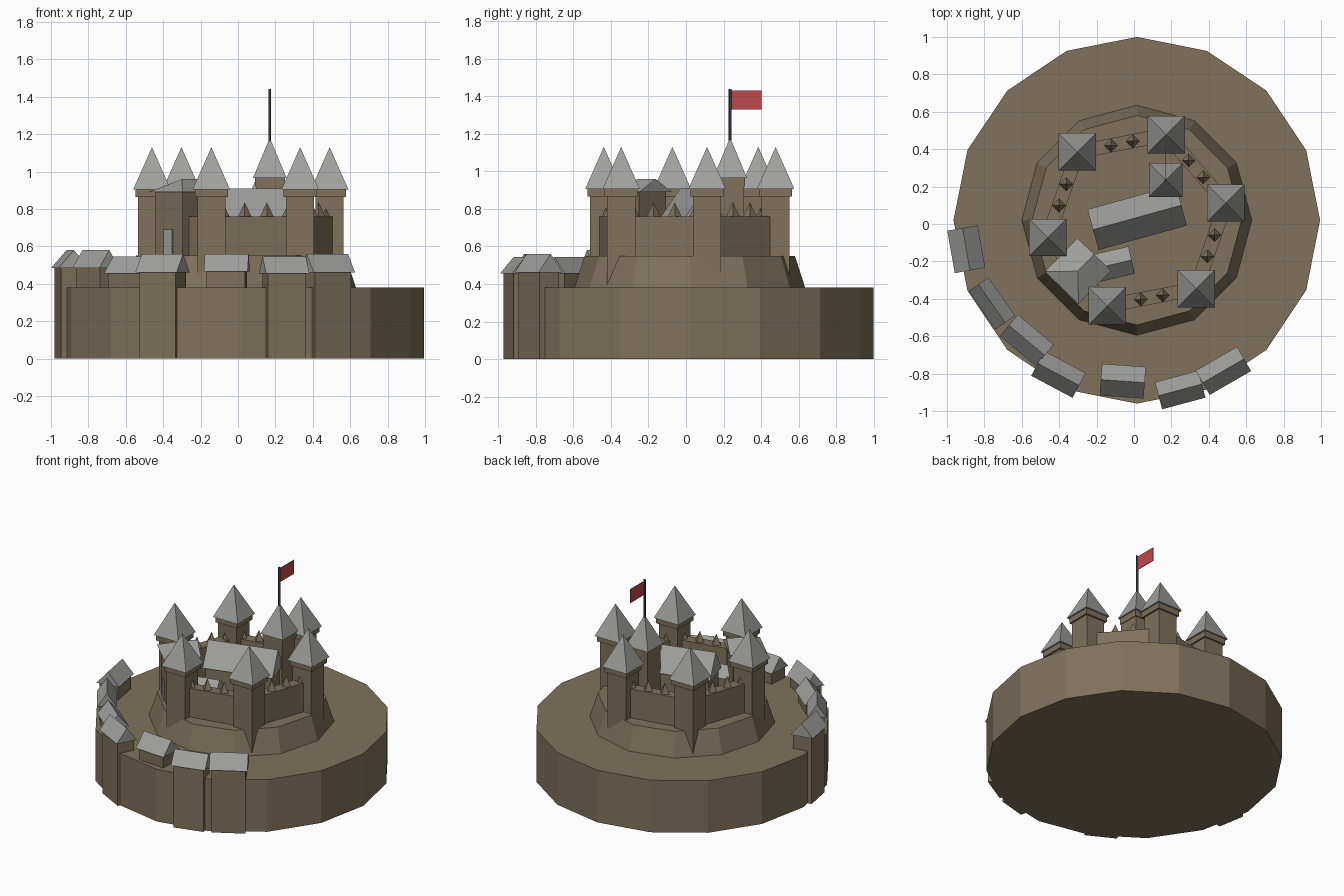
import bpy, bmesh, math
from math import cos, sin, radians, sqrt, pi
from mathutils import Matrix, Vector

cube = bpy.data.objects.get("Cube")
if cube:
    bpy.data.objects.remove(cube, do_unlink=True)


def material(name, rgb):
    m = bpy.data.materials.new(name)
    m.use_nodes = True
    m.diffuse_color = (*rgb, 1)
    m.node_tree.nodes["Principled BSDF"].inputs["Base Color"].default_value = (*rgb, 1)
    return m


STONE = material("brown stone", (0.21, 0.168, 0.105))
SLATE = material("grey slate", (0.35, 0.35, 0.34))
IRON = material("dark iron", (0.06, 0.06, 0.06))
RED = material("red cloth", (0.53, 0.065, 0.075))


def finish(name, bm, mat):
    bmesh.ops.recalc_face_normals(bm, faces=bm.faces)
    me = bpy.data.meshes.new(name)
    bm.to_mesh(me)
    bm.free()
    me.materials.append(mat)
    ob = bpy.data.objects.new(name, me)
    bpy.context.collection.objects.link(ob)
    return ob


def frustum(name, x, y, z0, z1, r0, r1, sides, mat, turn=0.0):
    bm = bmesh.new()
    place = Matrix.Translation((x, y, (z0 + z1) / 2)) @ Matrix.Rotation(turn, 4, 'Z')
    bmesh.ops.create_cone(bm, cap_ends=True, segments=sides, radius1=r0, radius2=r1,
                          depth=z1 - z0, matrix=place)
    bmesh.ops.remove_doubles(bm, verts=bm.verts, dist=1e-5)
    return finish(name, bm, mat)


def square(name, x, y, z0, z1, h0, h1, mat):
    return frustum(name, x, y, z0, z1, h0 * sqrt(2), h1 * sqrt(2), 4, mat, pi / 4)


def box(name, x, y, z0, z1, length, width, turn, mat):
    bm = bmesh.new()
    place = (Matrix.Translation((x, y, (z0 + z1) / 2)) @ Matrix.Rotation(turn, 4, 'Z')
             @ Matrix.Diagonal((length, width, z1 - z0, 1)))
    bmesh.ops.create_cube(bm, size=1, matrix=place)
    return finish(name, bm, mat)


def roof(name, x, y, z0, z1, length, width, turn, mat, ridge=None):
    """Four eave corners joined to a two-point ridge along local x."""
    bm = bmesh.new()
    a, b = length / 2, width / 2
    ra, rb = ridge or (-a, a)
    pts = [(-a, -b, z0), (a, -b, z0), (a, b, z0), (-a, b, z0), (ra, 0, z1), (rb, 0, z1)]
    place = Matrix.Translation((x, y, 0)) @ Matrix.Rotation(turn, 4, 'Z')
    v = [bm.verts.new(place @ Vector(p)) for p in pts]
    for f in ((3, 2, 1, 0), (0, 1, 5, 4), (2, 3, 4, 5), (1, 2, 5), (3, 0, 4)):
        bm.faces.new([v[i] for i in f])
    return finish(name, bm, mat)


def house(name, x, y, floor, eave, top, length, width, degrees, inset=0.03):
    t = radians(degrees)
    box(name + "_walls", x, y, floor, eave, length - inset, width - inset, t, STONE)
    roof(name + "_roof", x, y, eave, top, length, width, t, SLATE)


# Terraced ground
CX, CY = 0.015, 0.02
frustum("ground_terrace", CX, CY, 0, 0.38, 0.98, 0.98, 16, STONE)
frustum("castle_mound", CX, CY, 0.38, 0.55, 0.615, 0.56, 12, STONE)


# Towers with a cornice and a pointed roof
def tower(name, x, y, floor, neck, eave, top, half, cap, roof_half):
    square(name + "_shaft", x, y, floor, neck, half, half, STONE)
    square(name + "_cornice", x, y, neck, eave, cap, cap, STONE)
    square(name + "_roof", x, y, eave, top, roof_half, 0, SLATE)


corners = []
for i in range(6):
    a = radians(11 + 60 * i)
    corners.append((CX + 0.484 * cos(a), CY + 0.484 * sin(a)))
for i, (x, y) in enumerate(corners):
    tower(f"tower_{i + 1}", x, y, 0.39, 0.865, 0.905, 1.13, 0.075, 0.088, 0.1)
tower("keep", 0.17, 0.235, 0.5, 0.92, 0.965, 1.18, 0.075, 0.08, 0.09)

# Curtain walls with spiked tops
for i, (x0, y0) in enumerate(corners):
    x1, y1 = corners[(i + 1) % 6]
    turn = math.atan2(y1 - y0, x1 - x0)
    mx, my = (x0 + x1) / 2, (y0 + y1) / 2
    box(f"curtain_wall_{i + 1}", mx, my, 0.5, 0.76, 0.47, 0.075, turn, STONE)
    for k in (-1.5, -0.5, 0.5, 1.5):
        d = k * 0.12
        frustum(f"wall_spike_{i + 1}", mx + d * cos(turn), my + d * sin(turn),
                0.76, 0.835, 0.036, 0, 4, STONE)

# Gatehouse in the front right wall, with its door
gx, gy, gt = -0.3, -0.252, radians(46)
box("gatehouse_walls", gx, gy, 0.5, 0.89, 0.205, 0.205, gt, STONE)
roof("gatehouse_roof", gx, gy, 0.89, 0.96, 0.25, 0.25, gt, SLATE, ridge=(0, 0.125))
box("gate_door", gx - 0.105 * cos(gt), gy - 0.105 * sin(gt), 0.55, 0.69,
    0.008, 0.066, gt, SLATE)

# Courtyard buildings
house("great_hall", 0.017, 0.035, 0.5, 0.75, 0.91, 0.49, 0.225, 15.5)
house("small_hall", -0.11, -0.215, 0.5, 0.66, 0.73, 0.2, 0.15, 13)

# Row of houses along the terrace edge: x, y, eave, ridge, length, width, turn
homes = (
    (-0.897, -0.135, 0.485, 0.58, 0.23, 0.165, 100),
    (-0.760, -0.425, 0.485, 0.58, 0.25, 0.13, 125),
    (-0.573, -0.622, 0.455, 0.545, 0.25, 0.15, 140),
    (-0.404, -0.804, 0.460, 0.56, 0.25, 0.15, 152),
    (-0.060, -0.840, 0.465, 0.56, 0.235, 0.17, -4),
    (0.247, -0.887, 0.455, 0.545, 0.24, 0.15, 15),
    (0.478, -0.785, 0.460, 0.56, 0.255, 0.15, 30),
)
for i, (x, y, eave, top, length, width, deg) in enumerate(homes):
    house(f"house_{i + 1}", x, y, 0, eave, top, length, width, deg)

# Flagpole and flag on the keep
frustum("flagpole", 0.17, 0.235, 1.16, 1.44, 0.008, 0.008, 6, IRON)
box("flag", 0.17, 0.32, 1.33, 1.43, 0.004, 0.165, 0, RED)
